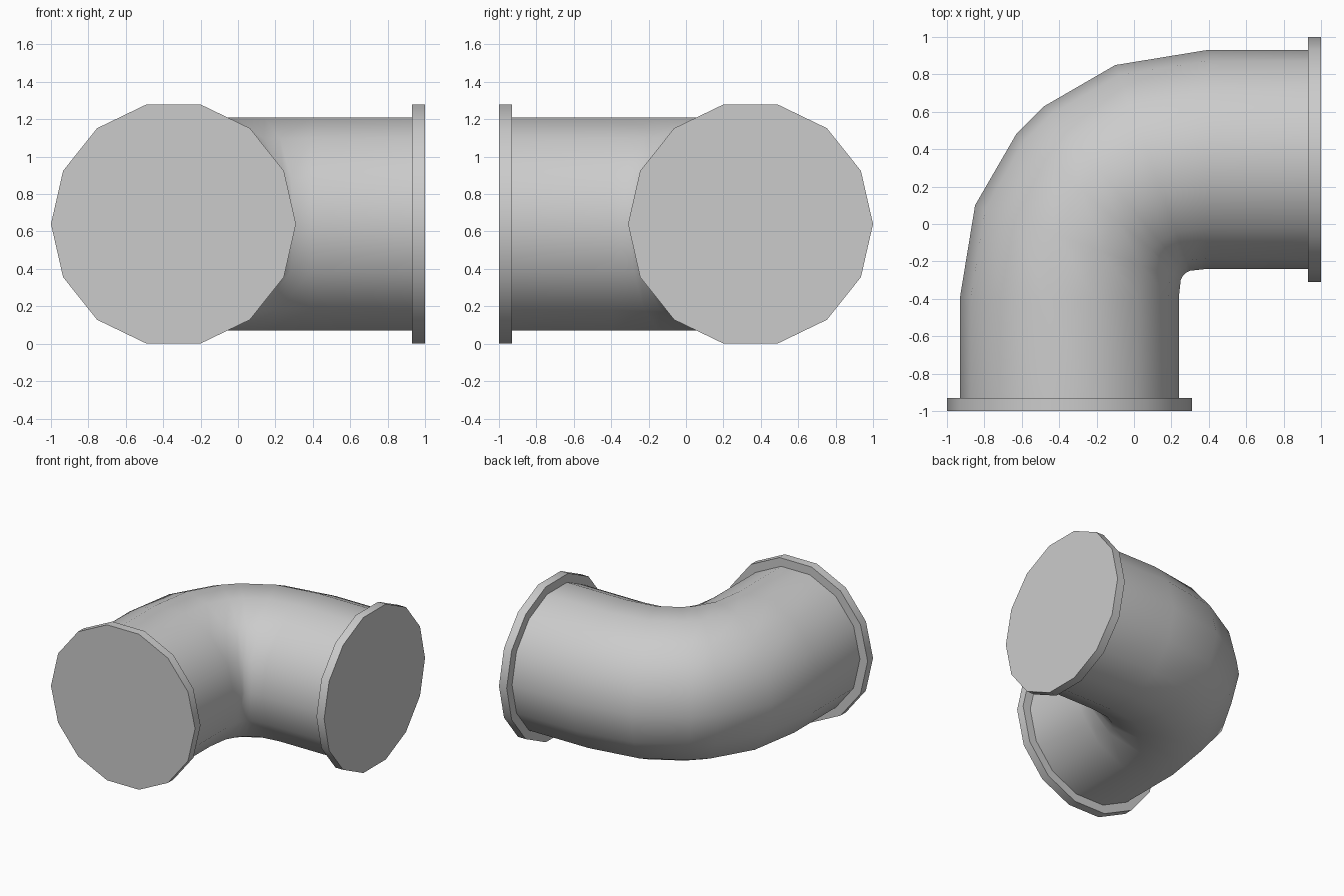
import bpy, bmesh
from math import sin, cos, radians, pi
from mathutils import Vector

if "Cube" in bpy.data.objects:
    bpy.data.objects.remove(bpy.data.objects["Cube"], do_unlink=True)

SIDES = 14
PIPE_R, FLANGE_R = 0.585, 0.655
AXIS, HEIGHT = 0.345, 0.64

grey = bpy.data.materials.new("pipe grey")
grey.use_nodes = True
colour = (0.6, 0.6, 0.6, 1)
grey.diffuse_color = colour
grey.node_tree.nodes["Principled BSDF"].inputs["Base Color"].default_value = colour


def loft(name, rings, cap=False):
    """Skin rings given as (x, y, turn in degrees, radius)."""
    bm = bmesh.new()
    loops = []
    for x, y, turn, radius in rings:
        side = Vector((cos(radians(turn)), -sin(radians(turn)), 0))
        loop = []
        for i in range(SIDES):
            a = 2 * pi * i / SIDES
            offset = side * cos(a) + Vector((0, 0, sin(a)))
            loop.append(bm.verts.new(Vector((x, y, HEIGHT)) + offset * radius))
        loops.append(loop)
    for lower, upper in zip(loops, loops[1:]):
        for i in range(SIDES):
            j = (i + 1) % SIDES
            bm.faces.new((lower[i], lower[j], upper[j], upper[i]))
    if cap:
        bm.faces.new(loops[0][::-1])
    mesh = bpy.data.meshes.new(name)
    bm.to_mesh(mesh)
    bm.free()
    obj = bpy.data.objects.new(name, mesh)
    bpy.context.collection.objects.link(obj)
    mesh.materials.append(grey)
    bpy.ops.object.select_all(action="DESELECT")
    obj.select_set(True)
    bpy.context.view_layer.objects.active = obj
    bpy.ops.object.shade_smooth_by_angle(angle=radians(30))


def across(ring):
    """Reflect a ring over the diagonal of the bend."""
    x, y, turn, radius = ring
    return (-y, -x, 90 - turn, radius)


# Elbow pipe: one half of the bend, then its reflection
half = [(-AXIS, -0.93, 0, PIPE_R), (-AXIS, -0.39, 0, PIPE_R),
        (-0.30, -0.10, 20, PIPE_R), (-0.185, 0.10, 40.5, PIPE_R)]
loft("elbow_pipe", half + [across(r) for r in reversed(half)])

# Closed end flanges, stepping in to the pipe wall
front = [(-AXIS, -1, 0, FLANGE_R), (-AXIS, -0.93, 0, FLANGE_R),
         (-AXIS, -0.93, 0, PIPE_R)]
loft("front_flange", front, cap=True)

# Side flange: same section turned to face +x
side = [(-y, AXIS, 90, radius) for x, y, turn, radius in front]
loft("left_flange", side, cap=True)

# Outward normals on the side flange, whose section runs the other way
flange = bpy.data.objects["left_flange"].data
flange.flip_normals()
